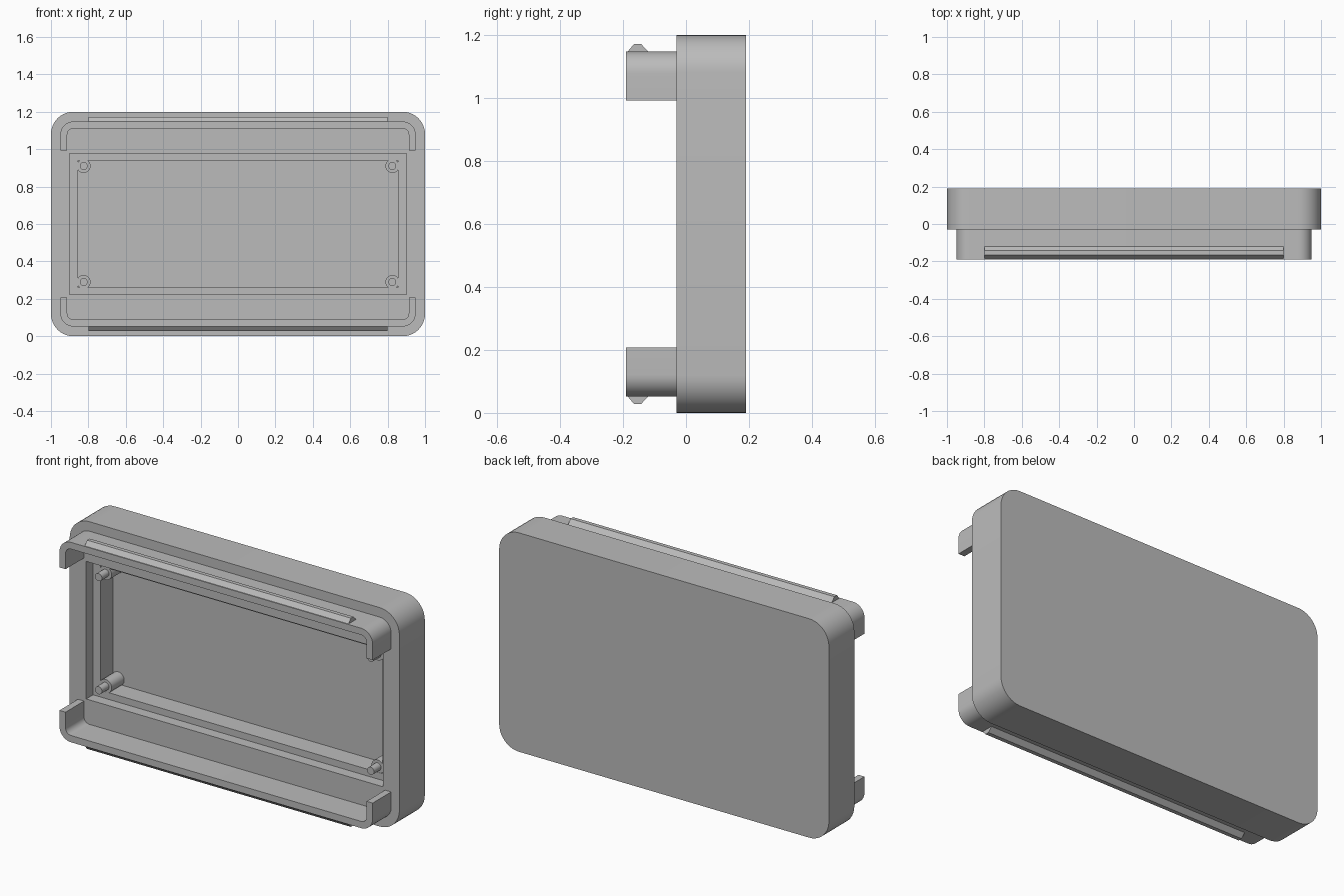
import bpy, bmesh, math
from mathutils import Matrix, Vector

cube = bpy.data.objects.get("Cube")
if cube:
    bpy.data.objects.remove(cube, do_unlink=True)

# Main levels along y, and the height of the centre line
FRONT, LEDGE, FLOOR, BACK, LIP = -0.03, 0.03, 0.14, 0.19, -0.19
MID = 0.6
SEG = 10

grey = bpy.data.materials.new("light grey plastic")
grey.use_nodes = True
colour = (0.5, 0.5, 0.5, 1)
grey.diffuse_color = colour
grey.node_tree.nodes["Principled BSDF"].inputs["Base Color"].default_value = colour


def finish(name, bm):
    """Turn a bmesh into a smooth, sharp-edged grey object."""
    bmesh.ops.remove_doubles(bm, verts=bm.verts, dist=1e-5)
    bmesh.ops.recalc_face_normals(bm, faces=bm.faces)
    mesh = bpy.data.meshes.new(name)
    bm.to_mesh(mesh)
    bm.free()
    mesh.materials.append(grey)
    obj = bpy.data.objects.new(name, mesh)
    bpy.context.collection.objects.link(obj)
    bpy.ops.object.select_all(action='DESELECT')
    obj.select_set(True)
    bpy.context.view_layer.objects.active = obj
    bpy.ops.object.shade_smooth_by_angle(angle=math.radians(30))
    return obj


def arc(cx, cz, r, start):
    """Points of a quarter circle in the x-z plane."""
    angles = [start + math.pi / 2 * i / SEG for i in range(SEG + 1)]
    return [(cx + r * math.cos(a), cz + r * math.sin(a)) for a in angles]


def rounded_rect(hx, hz, r):
    pts = []
    for k, (sx, sz) in enumerate([(1, 1), (-1, 1), (-1, -1), (1, -1)]):
        pts += arc(sx * (hx - r), sz * (hz - r), r, k * math.pi / 2)
    return pts


def prism(name, pts, sweep):
    """Extrude a closed outline along a vector."""
    bm = bmesh.new()
    face = bm.faces.new([bm.verts.new(p) for p in pts])
    new = bmesh.ops.extrude_face_region(bm, geom=[face], use_keep_orig=True)["geom"]
    moved = [v for v in new if isinstance(v, bmesh.types.BMVert)]
    bmesh.ops.translate(bm, verts=moved, vec=Vector(sweep))
    return finish(name, bm)


# Tray: nested outlines stitched from the back, round the rim, to the floor
bm = bmesh.new()
rings = []
for hx, hz, r, y in [(1, 0.6, 0.12, BACK), (1, 0.6, 0.12, FRONT),
                     (0.9, 0.377, 0, FRONT), (0.9, 0.377, 0, LEDGE),
                     (0.855, 0.34, 0, LEDGE), (0.855, 0.34, 0, FLOOR)]:
    rings.append([bm.verts.new((x, y, MID + z)) for x, z in rounded_rect(hx, hz, r)])
for a, b in zip(rings, rings[1:]):
    for i in range(len(a)):
        j = (i + 1) % len(a)
        bm.faces.new((a[i], a[j], b[j], b[i]))
bm.faces.new(rings[0])
bm.faces.new(rings[-1])
finish("tray", bm)

# Top and bottom lips with their snap ridges
for side, s in (("top", 1), ("bottom", -1)):
    end, top, wide, thick, r = 0.392, 0.548, 0.95, 0.037, 0.07
    outer = [(wide, end)] + arc(wide - r, top - r, r, 0)
    outer += [(-x, z) for x, z in reversed(outer)]
    inner = [(wide - thick, end)] + arc(wide - r, top - r, r - thick, 0)
    inner += [(-x, z) for x, z in reversed(inner)]
    outline = outer + inner[::-1]
    prism(side + "_lip", [(x, LIP, MID + s * z) for x, z in outline],
          (0, FRONT - LIP + 0.005, 0))
    ridge = [(-0.185, 0.54), (-0.185, 0.548), (-0.165, 0.572),
             (-0.143, 0.572), (-0.12, 0.548), (-0.12, 0.54)]
    prism(side + "_snap_ridge", [(-0.8, y, MID + s * z) for y, z in ridge], (1.6, 0, 0))

# Corner posts, each carrying a locating pin
for side, sx in (("left", 1), ("right", -1)):
    for level, sz in (("upper", 1), ("lower", -1)):
        bm = bmesh.new()
        for radius, y0, y1 in [(0.037, LEDGE + 0.001, FLOOR + 0.01), (0.021, FRONT, LEDGE + 0.01)]:
            place = (Matrix.Translation((sx * 0.825, (y0 + y1) / 2, MID + sz * 0.31))
                     @ Matrix.Rotation(math.pi / 2, 4, 'X'))
            bmesh.ops.create_cone(bm, cap_ends=True, segments=32, radius1=radius,
                                  radius2=radius, depth=y1 - y0, matrix=place)
        finish(f"{level}_{side}_post", bm)
